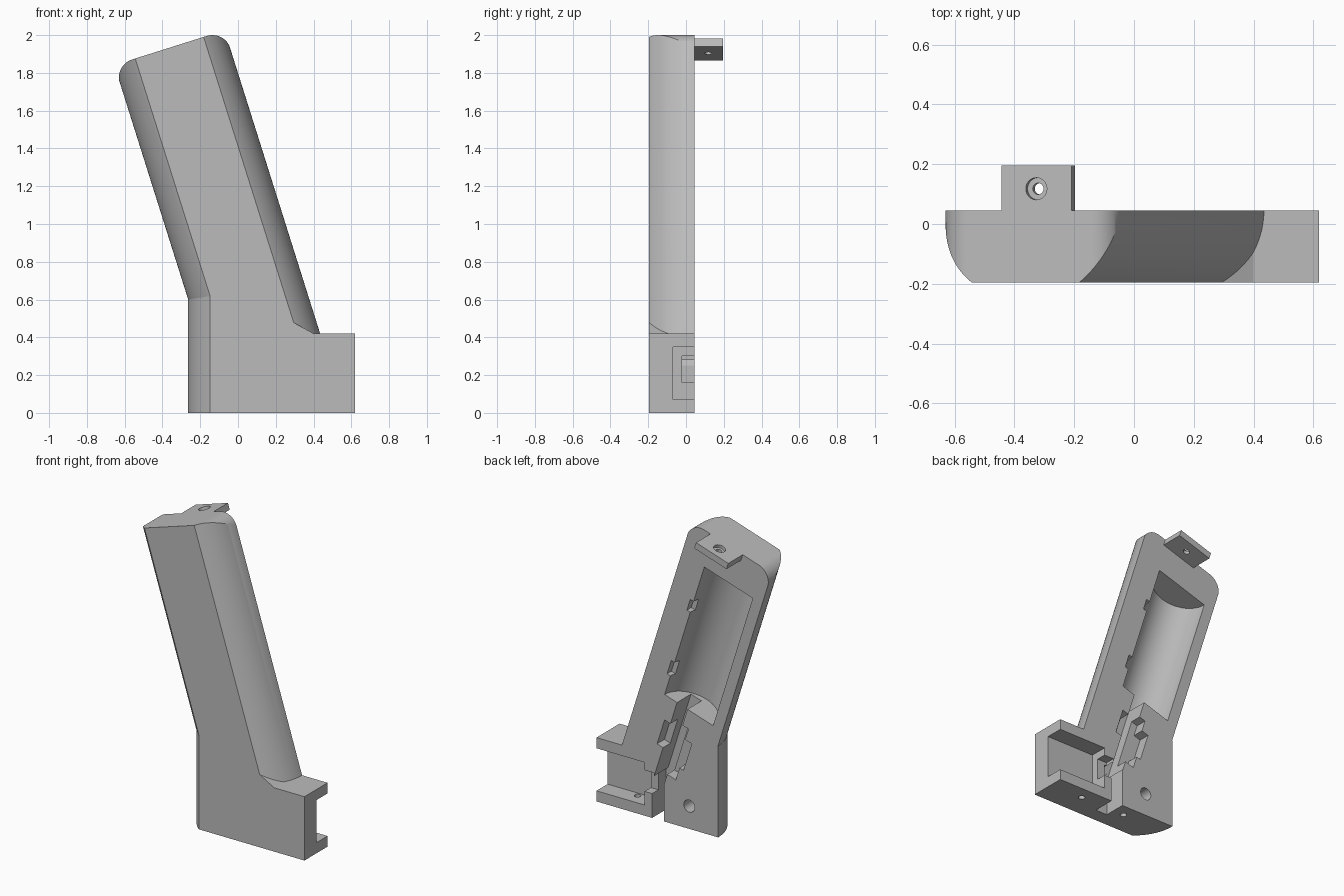
import bpy, bmesh, math
from mathutils import Vector

if "Cube" in bpy.data.objects:
    bpy.data.objects.remove(bpy.data.objects["Cube"], do_unlink=True)

BACK, FRONT = 0.045, -0.195
TILT = math.radians(17.5)
U = Vector((-math.sin(TILT), 0, math.cos(TILT)))   # along the grip
V = Vector((math.cos(TILT), 0, math.sin(TILT)))    # across the grip
Y = Vector((0, 1, 0))
RADIUS, MID, TOP = 0.306, 0.235, 1.953

grey = bpy.data.materials.new("plain grey")
grey.use_nodes = True
grey.diffuse_color = (0.5, 0.5, 0.5, 1)
grey.node_tree.nodes["Principled BSDF"].inputs["Base Color"].default_value = (0.5, 0.5, 0.5, 1)


def extrude(name, points, offset):
    """Solid made by sweeping a planar outline along an offset."""
    bm = bmesh.new()
    face = bm.faces.new([bm.verts.new(p) for p in points])
    result = bmesh.ops.extrude_face_region(bm, geom=[face])
    moved = [g for g in result["geom"] if isinstance(g, bmesh.types.BMVert)]
    bmesh.ops.translate(bm, verts=moved, vec=offset)
    bmesh.ops.recalc_face_normals(bm, faces=bm.faces)
    mesh = bpy.data.meshes.new(name)
    bm.to_mesh(mesh)
    bm.free()
    mesh.materials.append(grey)
    obj = bpy.data.objects.new(name, mesh)
    bpy.context.collection.objects.link(obj)
    return obj


def plate(name, outline, y0, y1, tilted=False):
    """Outline in x,z (or across,along the grip) given thickness in y."""
    a, b = (V, U) if tilted else (Vector((1, 0, 0)), Vector((0, 0, 1)))
    return extrude(name, [a * p + b * q + Y * y0 for p, q in outline], Y * (y1 - y0))


def box(x0, x1, z0, z1):
    return [(x0, z0), (x1, z0), (x1, z1), (x0, z1)]


def rod(name, centre, axis, radius, length, sides=32):
    side = axis.orthogonal().normalized()
    other = axis.cross(side)
    ring = [centre + side * radius * math.cos(k * math.tau / sides)
            + other * radius * math.sin(k * math.tau / sides) for k in range(sides)]
    return extrude(name, ring, axis * length)


def combine(target, tool, operation):
    mod = target.modifiers.new("cut", "BOOLEAN")
    mod.operation, mod.solver, mod.object = operation, "EXACT", tool
    bpy.context.view_layer.objects.active = target
    bpy.ops.object.modifier_apply(modifier=mod.name)
    bpy.data.objects.remove(tool, do_unlink=True)


def arc(cx, cy, radius, start, end, steps=16):
    angles = [math.radians(start + (end - start) * k / steps) for k in range(steps + 1)]
    return [(cx + radius * math.cos(t), cy + radius * math.sin(t)) for t in angles]


# Grip: round bar flattened on the front, with rounded top corners
sweep = math.degrees(math.asin((BACK - FRONT) / RADIUS))
section = arc(MID, BACK, RADIUS, 180, 180 + sweep) + arc(MID, BACK, RADIUS, -sweep, 0)
low = 0.2
body = extrude("handle_half", [V * v + Y * y + U * low for v, y in section], U * (TOP - low))
corner = 0.1
left, right = MID - RADIUS - 0.001, MID + RADIUS + 0.001
cap = [(left, 0), (right, 0)] + arc(right - corner, TOP - corner, corner, 0, 90)
cap += arc(left + corner, TOP - corner, corner, 90, 180)
combine(body, plate("cap_outline", cap, -0.4, 0.4, True), "INTERSECT")

# Base: rounded on the outer side, mitred into the grip
foot = arc(-0.265 + RADIUS, BACK, RADIUS, 180, 180 + sweep) + [(0.62, FRONT), (0.62, BACK)]
base = extrude("base", [(x, y, 0) for x, y in foot], Vector((0, 0, 0.8)))
side = [(-0.3, -0.1), (0.7, -0.1), (0.7, 0.42), (0.4, 0.42), (0, 0.641), (-0.265, 0.6), (-0.3, 0.595)]
combine(base, plate("base_outline", side, -0.4, 0.4), "INTERSECT")
combine(body, base, "UNION")

# Battery bay: half-round hollow along the grip
bay = rod("bay", V * 0.185 + U * 0.76 + Y * BACK, U, 0.185, 0.96, 48)
combine(body, bay, "DIFFERENCE")

# Cable channel, switch recess, side notches and connector pocket
OUT = 0.1
cuts = [
    (box(0.195, 0.275, 0.2, 0.8), -0.1, True),
    (box(0.13, 0.215, -0.05, 0.28), -0.101, False),
    ([(0.13, 0.27), (0.23, 0.27), (0.23, 0.64), (0.15, 0.64), (0.15, 0.56),
      (0.1, 0.56), (0.1, 0.36), (0.13, 0.36)], -0.03, True),
    (box(0.25, 0.32, 0.42, 0.6), -0.031, True),
    (box(0.3, 0.395, 0.9, 1.0), 0.0, True),
    (box(0.3, 0.395, 1.38, 1.46), 0.0, True),
    (box(0.27, 0.7, 0.07, 0.35), -0.07, False),
    (box(0.2, 0.3, 0.16, 0.3), -0.02, False),
]
for outline, depth, tilted in cuts:
    combine(body, plate("recess", outline, depth, OUT, tilted), "DIFFERENCE")

# Screw holes in the back and the underside
combine(body, rod("hole", Vector((-0.055, -0.1, 0.15)), Y, 0.04, 0.3), "DIFFERENCE")
for x, length in ((0.38, 0.15), (0.05, 0.2)):
    combine(body, rod("hole", Vector((x, -0.04, -0.05)), Vector((0, 0, 1)), 0.02, length), "DIFFERENCE")

# Screw tab with a counterbored hole
tab = plate("screw_tab", box(0.15, 0.396, TOP - 0.043, TOP), BACK, 0.195, True)
spot = V * 0.273 + Y * 0.118
combine(tab, rod("hole", spot + U * (TOP - 0.1), U, 0.019, 0.2), "DIFFERENCE")
combine(tab, rod("counterbore", spot + U * (TOP - 0.02), U, 0.037, 0.1), "DIFFERENCE")

# Smooth curves, sharp edges
for obj in (body, tab):
    bpy.ops.object.select_all(action="DESELECT")
    obj.select_set(True)
    bpy.context.view_layer.objects.active = obj
    bpy.ops.object.shade_smooth_by_angle(angle=math.radians(25))
